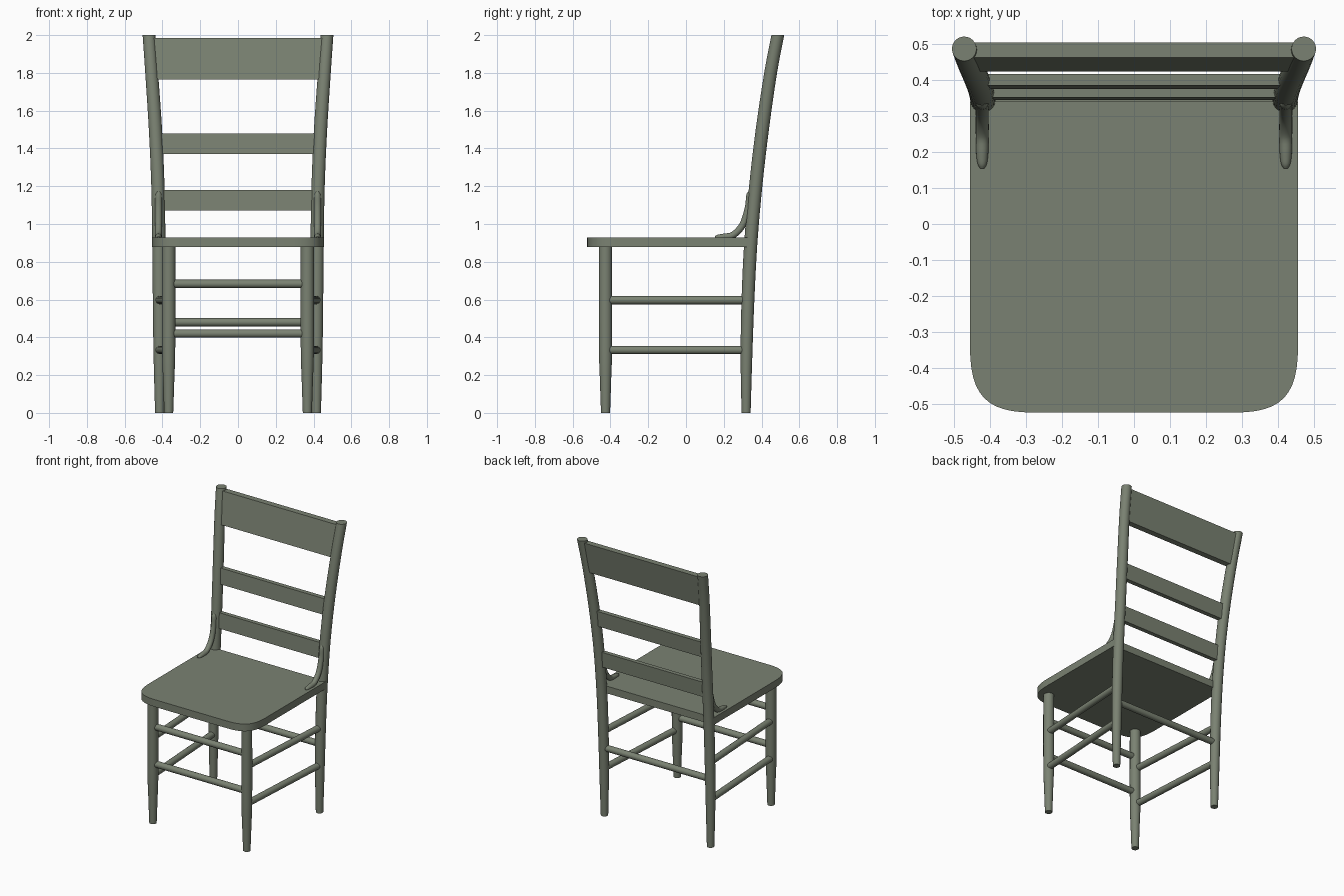
import bpy, bmesh, math
from mathutils import Vector

if "Cube" in bpy.data.objects:
    bpy.data.objects.remove(bpy.data.objects["Cube"])

# Dark green-grey paint for every part
paint = bpy.data.materials.new("dark_green_paint")
paint.diffuse_color = (.195, .222, .168, 1)
paint.use_nodes = True
paint.node_tree.nodes["Principled BSDF"].inputs["Base Color"].default_value = paint.diffuse_color


def finish(bm, name, angle=40):
    bmesh.ops.recalc_face_normals(bm, faces=bm.faces)
    me = bpy.data.meshes.new(name)
    bm.to_mesh(me)
    bm.free()
    me.materials.append(paint)
    ob = bpy.data.objects.new(name, me)
    bpy.context.collection.objects.link(ob)
    bpy.ops.object.select_all(action='DESELECT')
    ob.select_set(True)
    bpy.context.view_layer.objects.active = ob
    bpy.ops.object.shade_smooth_by_angle(angle=math.radians(angle))
    return ob


def spline(pts, steps):
    """Smooth curve through (x, y, z, radius) points."""
    p = [Vector(q) for q in pts]
    p = [2 * p[0] - p[1]] + p + [2 * p[-1] - p[-2]]
    out = []
    for a, b, c, d in zip(p, p[1:], p[2:], p[3:]):
        for i in range(steps):
            t = i / steps
            out.append(0.5 * (2 * b + (c - a) * t + (2 * a - 5 * b + 4 * c - d) * t ** 2
                              + (3 * b - a - 3 * c + d) * t ** 3))
    return out + [p[-2]]


def tube(name, pts, steps=1, flat=False, sides=24):
    """Round bar along a path; flat keeps every ring horizontal."""
    path = spline(pts, steps)
    bm = bmesh.new()
    rings = []
    for i, q in enumerate(path):
        tan = (path[min(i + 1, len(path) - 1)] - path[max(i - 1, 0)]).to_3d()
        tan = Vector((0, 0, 1)) if flat else tan.normalized()
        u = Vector((0, 1, 0)) if abs(tan.x) > 0.9 else Vector((1, 0, 0))
        u = (u - tan * u.dot(tan)).normalized()
        v = tan.cross(u)
        rings.append([bm.verts.new(q.to_3d() + q.w * (u * math.cos(a) + v * math.sin(a)))
                      for a in (2 * math.pi * k / sides for k in range(sides))])
    bridge(bm, rings)
    return finish(bm, name)


def bridge(bm, rings):
    """Join rings of vertices into a closed solid."""
    for r, s in zip(rings, rings[1:]):
        for k in range(len(r)):
            n = (k + 1) % len(r)
            bm.faces.new((r[k], r[n], s[n], s[k]))
    bm.faces.new(rings[0])
    bm.faces.new(rings[-1])


# Seat: square at the back, softly rounded front corners
half = [Vector((.455, .34))]
p0, p1, p2, p3 = [Vector(q) for q in ((.455, -.34), (.455, -.475), (.41, -.523), (.28, -.523))]
for i in range(13):
    t = i / 12
    half.append(p0 * (1 - t) ** 3 + 3 * p1 * t * (1 - t) ** 2 + 3 * p2 * t * t * (1 - t) + p3 * t ** 3)
outline = [(p.x, p.y) for p in half] + [(-p.x, p.y) for p in reversed(half)]
bm = bmesh.new()
bridge(bm, [[bm.verts.new((x, y, z)) for x, y in outline] for z in (.877, .928)])
finish(bm, "seat")

# Back post centre line: x, y, z, radius
post = [(.415, .318, 0, .024), (.416, .320, .3, .031), (.417, .328, .6, .034), (.419, .343, .9, .035),
        (.424, .369, 1.2, .035), (.437, .404, 1.5, .035), (.457, .448, 1.8, .034), (.471, .486, 2.0, .034)]
post_path = spline(post, 8)


def post_at(z):
    return min(post_path, key=lambda q: abs(q.z - z))


def mirrored(name, pts, **kw):
    for s, side in ((1, "right"), (-1, "left")):
        tube(f"{name}_{side}", [(s * x, y, z, r) for x, y, z, r in pts], **kw)


mirrored("back_post", post, steps=4, flat=True)

# Front legs with tapered feet
mirrored("front_leg", [(.367, -.426, 0, .024), (.367, -.426, .18, .030), (.367, -.426, .36, .035),
                       (.367, -.426, .89, .035)], steps=3, flat=True)

# Curved brackets joining seat and back posts
mirrored("bracket", [(.421, .154, .929, .006), (.421, .168, .930, .013), (.421, .20, .932, .017),
                     (.421, .25, .942, .018), (.421, .30, .996, .018), (.421, .329, 1.085, .018),
                     (.421, .336, 1.15, .017), (.421, .339, 1.172, .009)], steps=4, sides=16)

# Side stretchers
for z, pos in ((.597, "upper"), (.333, "lower")):
    mirrored(f"side_stretcher_{pos}", [(.372, -.42, z, .022), (.415, .32, z, .022)])

# Front and back stretchers
for name, x, y, z in (("front_stretcher_upper", .36, -.426, .683),
                      ("front_stretcher_lower", .36, -.426, .42),
                      ("back_stretcher", .41, .324, .48)):
    tube(name, [(-x, y, z, .022), (x, y, z, .022)])

# Back slats, leaning with the posts
for name, z0, z1, d in (("top_slat", 1.765, 1.985, .021), ("middle_slat", 1.37, 1.48, .016),
                        ("lower_slat", 1.072, 1.18, .015)):
    a, b = post_at(z0), post_at(z1)
    bm = bmesh.new()
    bridge(bm, [[bm.verts.new(p) for p in ((s * (a.x - .01), a.y + .001 - d, z0), (s * (a.x - .01), a.y + .001 + d, z0),
                                           (s * (b.x - .01), b.y + .001 + d, z1), (s * (b.x - .01), b.y + .001 - d, z1))]
                for s in (-1, 1)])
    finish(bm, name)
